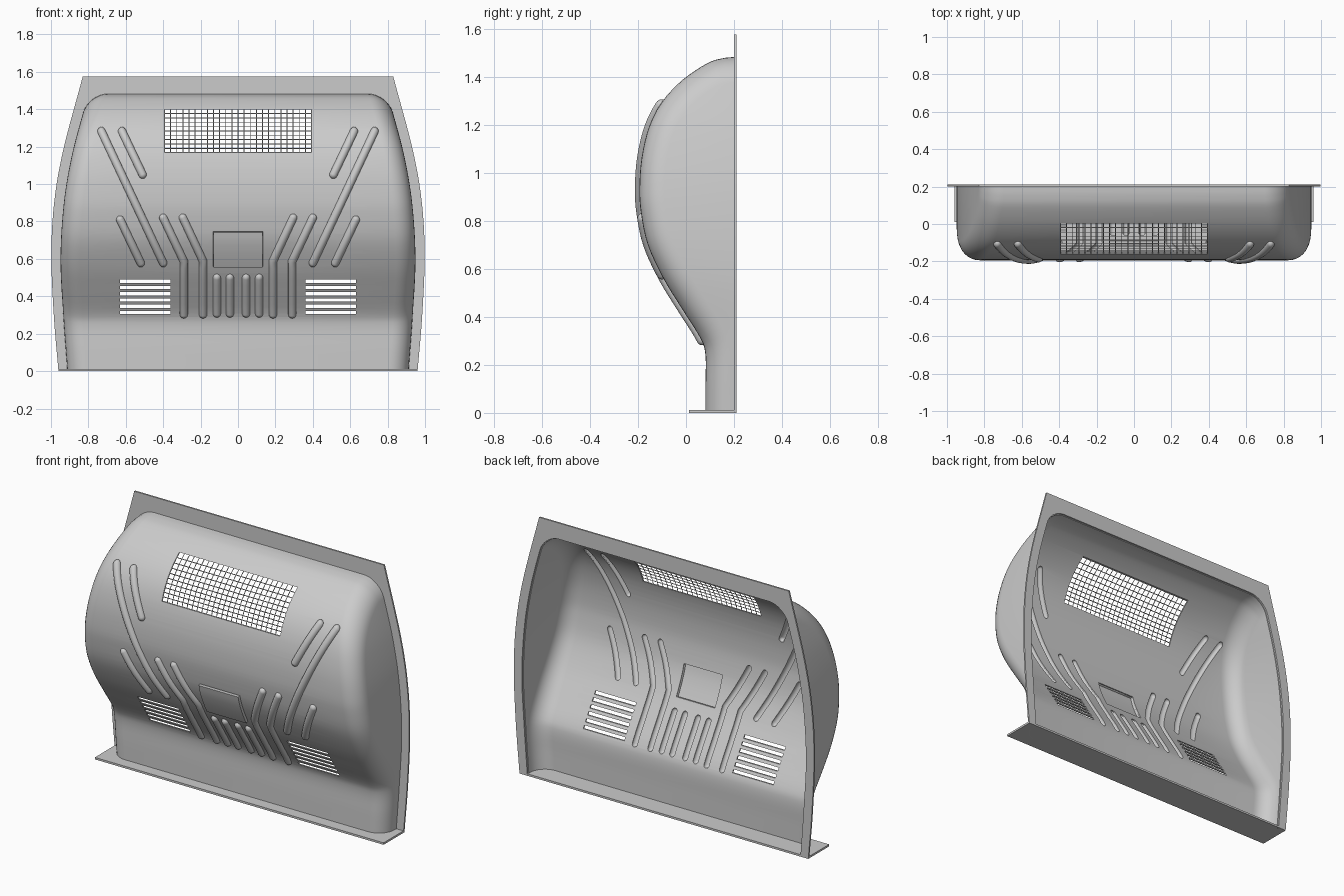
import bpy, bmesh, math
from mathutils import Vector

if "Cube" in bpy.data.objects:
    bpy.data.objects.remove(bpy.data.objects["Cube"])

BACK, R = 0.2, 0.1      # flange plane, edge fillet radius


def spline(pts, n):
    p = [Vector(a) for a in pts]
    p = [p[0] * 2 - p[1]] + p + [p[-1] * 2 - p[-2]]
    out = []
    for i in range(1, len(p) - 2):
        a, b, c, d = p[i - 1:i + 3]
        for k in range(n):
            t = k / n
            out.append(0.5 * (2 * b + (c - a) * t + (2 * a - 5 * b + 4 * c - d) * t * t
                              + (3 * b - a - 3 * c + d) * t ** 3))
    return out + [p[-2]]


def look(curve, z):
    for a, b in zip(curve, curve[1:]):
        if z <= b[1]:
            return a[0] + (b[0] - a[0]) * (z - a[1]) / (b[1] - a[1])
    return curve[-1][0]


# (y, z) side profile; (half width, z) of bulge and of flange
PROF = spline([(.085, 0), (.085, .12), (.085, .24), (.065, .31), (-.01, .43), (-.09, .56),
               (-.155, .70), (-.183, .83), (-.19, .93), (-.181, 1.06), (-.15, 1.19),
               (-.095, 1.295), (-.01, 1.385), (.09, 1.452), (.15, 1.472), (.2, 1.478)], 4)
WIDE = spline([(.908, 0), (.93, .3), (.945, .6), (.927, .9), (.885, 1.15), (.825, 1.38), (.797, 1.48)], 6)
OUTER = spline([(.96, 0), (.985, .3), (.998, .62), (.983, .9), (.935, 1.18), (.83, 1.575)], 5)


def on_shell(x, z, lift=0.0):
    y = look(PROF, z)
    t = Vector((look(PROF, z + .012) - look(PROF, z - .012), .024)).normalized()
    return Vector((x, y - t[1] * lift, z + t[0] * lift))


def finish(name, bm, smooth=True):
    bmesh.ops.remove_doubles(bm, verts=bm.verts, dist=1e-4)
    bmesh.ops.recalc_face_normals(bm, faces=bm.faces)
    me = bpy.data.meshes.new(name)
    bm.to_mesh(me)
    bm.free()
    ob = bpy.data.objects.new(name, me)
    bpy.context.collection.objects.link(ob)
    bpy.ops.object.select_all(action='DESELECT')
    bpy.context.view_layer.objects.active = ob
    ob.select_set(True)
    if smooth:
        bpy.ops.object.shade_smooth_by_angle(angle=math.radians(35))
    return ob


def add_grid(bm, rows, loop=False):
    vs = [[bm.verts.new(p) for p in r] for r in rows]
    n = len(rows[0])
    for a, b in zip(vs, vs[1:]):
        for i in range(n if loop else n - 1):
            j = (i + 1) % n
            bm.faces.new((a[i], a[j], b[j], b[i]))


def add_prism(bm, pts, y0, y1):
    a = [bm.verts.new((x, y0, z)) for x, z in pts]
    b = [bm.verts.new((x, y1, z)) for x, z in pts]
    bm.faces.new(a)
    bm.faces.new(b[::-1])
    for i in range(len(a)):
        j = (i + 1) % len(a)
        bm.faces.new((a[j], a[i], b[i], b[j]))


def rect(x0, x1, z0, z1):
    return [(x0, z0), (x1, z0), (x1, z1), (x0, z1)]


def outline(path, r):
    """Round-ended band around a polyline in the xz plane."""
    p = []
    for a, b in zip(path, path[1:]):
        a, b = Vector(a), Vector(b)
        n = max(2, int((b - a).length / .03))
        p += [a.lerp(b, k / n) for k in range(n)]
    p.append(Vector(path[-1]))
    left, right = [], []
    for i, c in enumerate(p):
        d0 = (c - p[i - 1]).normalized() if i else (p[1] - c).normalized()
        d1 = (p[i + 1] - c).normalized() if i < len(p) - 1 else d0
        t = (d0 + d1).normalized()
        off = Vector((-t[1], t[0])) * (r / t.dot(d0))
        left.append(c + off)
        right.append(c - off)

    def cap(c, start):
        v = start - c
        return [c + Vector((v[0] * math.cos(q) + v[1] * math.sin(q), v[1] * math.cos(q) - v[0] * math.sin(q)))
                for q in (math.pi * k / 8 for k in range(1, 8))]
    return left + cap(p[-1], left[-1]) + right[::-1] + cap(p[0], right[0])


# bulged shell with filleted ends
bm = bmesh.new()
rows = []
for i, p in enumerate(PROF):
    if i == 0:
        n = Vector((1, 0))
    elif i == len(PROF) - 1:
        n = Vector((0, -1))
    else:
        t = (PROF[i + 1] - PROF[i - 1]).normalized()
        n = Vector((t[1], -t[0]))
    half = []
    for k in range(9):
        a = math.pi / 2 * k / 8
        q = p + n * R * (1 - math.cos(a))
        half.append((look(WIDE, p[1] if k == 0 else q[1]) - R * (1 - math.sin(a)), min(q[0], BACK), q[1]))
    half.append((half[-1][0], BACK, half[-1][2]))
    rows.append([(-x, y, z) for x, y, z in reversed(half)] + half)
add_grid(bm, rows)
shell = finish("shell", bm, False)
rim = [(r[-1][0], r[-1][2]) for r in rows] + [(v[0], v[2]) for v in rows[-1][-2:9:-1]]

# rib paths, right side; mirrored below
RIBS = [[(.73, 1.28), (.40, .58)], [(.62, 1.28), (.51, 1.05)], [(.63, .81), (.52, .58)],
        [(.40, .82), (.29, .59), (.29, .305)], [(.295, .82), (.187, .59), (.187, .305)],
        [(.113, .50), (.113, .31)], [(.043, .50), (.043, .31)]]
ribs, cut = bmesh.new(), bmesh.new()
for s in (1, -1):
    for path in RIBS:
        path = [(s * x, z) for x, z in path]
        levels = []
        for k in range(6):
            a = math.pi / 2 * k / 5
            levels.append([on_shell(x, z, .021 * math.sin(a)) for x, z in outline(path, .02 * math.cos(a))])
        add_grid(ribs, levels, True)
        add_prism(cut, outline(path, .0165), -.4, .15)
    # louvre slots
    for k in range(6):
        z = .313 + k * .0335
        add_prism(cut, rect(s * .36, s * .632, z - .009, z + .009), -.4, .15)
rib_ob = finish("ribs", ribs)
m = rib_ob.modifiers.new("thick", 'SOLIDIFY')
m.thickness, m.offset = .004, 0

# raised rectangular pad
PX, Z0, Z1 = .132, .565, .745
bm = bmesh.new()
zs = [Z0] + [Z0 + (Z1 - Z0) * k / 8 for k in range(9)] + [Z1]
add_grid(bm, [[on_shell(x, z, .018 if 0 < i < 10 and 0 < j < 3 else 0)
               for j, x in enumerate((-PX, -PX + .002, PX - .002, PX))] for i, z in enumerate(zs)])
pad = finish("badge_pad", bm)
m = pad.modifiers.new("thick", 'SOLIDIFY')
m.thickness, m.offset = .004, 0
add_prism(cut, rect(-PX + .004, PX - .004, Z0 + .004, Z1 - .004), -.4, .15)

# grille window and wire mesh
GX, G0, G1 = .393, 1.168, 1.40
add_prism(cut, rect(-GX, GX, G0, G1), -.4, .15)
bm = bmesh.new()
NZ = 10
zz = [G0 + (G1 - G0) * (1 - (1 - k / NZ) ** 1.0) for k in range(NZ + 1)]
add_grid(bm, [[on_shell(-GX + 2 * GX * i / 24, z) for i in range(25)] for z in zz])
grille = finish("wire_grille", bm, False)
m = grille.modifiers.new("wires", 'WIREFRAME')
m.thickness = .005
m.use_boundary = True

# cut all openings out of the shell
cutter = finish("cutter", cut, False)
cutter.hide_render = True
bpy.ops.object.select_all(action='DESELECT')
bpy.context.view_layer.objects.active = shell
shell.select_set(True)
m = shell.modifiers.new("thick", 'SOLIDIFY')
m.thickness, m.offset = .008, 0
bpy.ops.object.modifier_apply(modifier="thick")
m = shell.modifiers.new("cut", 'BOOLEAN')
m.operation, m.solver, m.object = 'DIFFERENCE', 'EXACT', cutter
bpy.ops.object.modifier_apply(modifier="cut")
bpy.data.objects.remove(cutter)
bpy.ops.object.shade_smooth_by_angle(angle=math.radians(35))

# back flange framing the opening
bm = bmesh.new()
out = [(v[0], v[1]) for v in OUTER]
inner = []
for q in rim:
    if not inner or (Vector(q) - Vector(inner[-1])).length > 2e-3:
        inner.append(q)
pts = out + [(-x, z) for x, z in reversed(out)] + [(-x, z) for x, z in inner] + inner[::-1]
add_prism(bm, pts, BACK, .21)
finish("back_flange", bm, False)

# base plate
bm = bmesh.new()
add_prism(bm, rect(-.96, .96, 0, .012), .012, .21)
finish("base_plate", bm, False)
